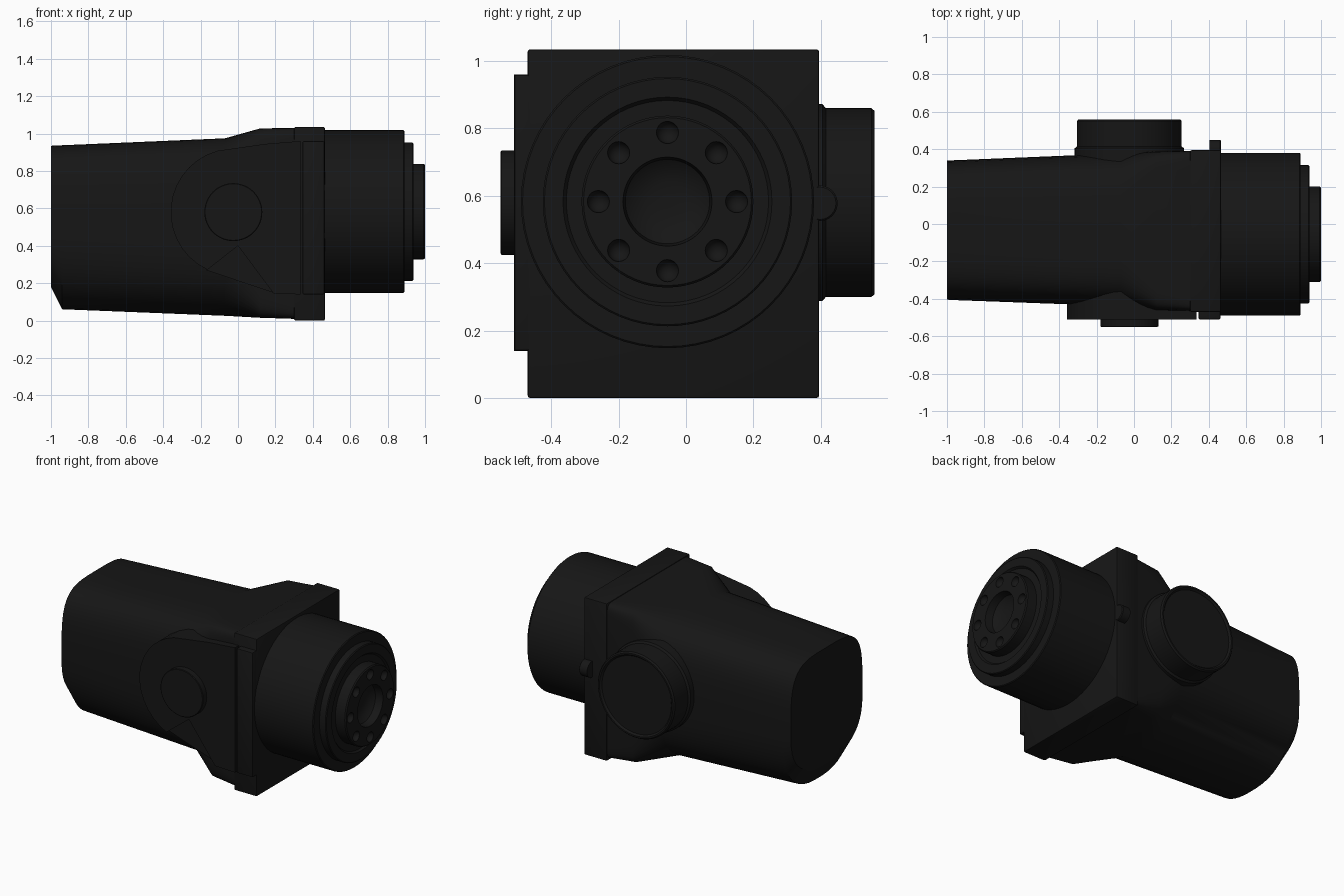
import bpy, bmesh, math
from mathutils import Vector, Matrix

if "Cube" in bpy.data.objects:
    bpy.data.objects.remove(bpy.data.objects["Cube"])

black = bpy.data.materials.new("black_paint")
black.diffuse_color = (0.008, 0.008, 0.008, 1)
black.use_nodes = True
black.node_tree.nodes["Principled BSDF"].inputs["Base Color"].default_value = black.diffuse_color


def finish(name, bm, angle=30):
    bmesh.ops.recalc_face_normals(bm, faces=bm.faces)
    me = bpy.data.meshes.new(name)
    bm.to_mesh(me)
    bm.free()
    ob = bpy.data.objects.new(name, me)
    bpy.context.collection.objects.link(ob)
    me.materials.append(black)
    smooth(ob, angle)
    return ob


def smooth(ob, angle=30):
    bpy.ops.object.select_all(action='DESELECT')
    ob.select_set(True)
    bpy.context.view_layer.objects.active = ob
    bpy.ops.object.shade_smooth_by_angle(angle=math.radians(angle))


def loft(name, rings):
    bm = bmesh.new()
    loops = [[bm.verts.new(p) for p in r] for r in rings]
    n = len(loops[0])
    for a, b in zip(loops, loops[1:]):
        for i in range(n):
            j = (i + 1) % n
            bm.faces.new((a[i], a[j], b[j], b[i]))
    bm.faces.new(loops[0])
    bm.faces.new(loops[-1])
    return finish(name, bm)


def lathe(name, profile, origin, axis, seg=64):
    """Spin (distance along axis, radius) points around an axis through origin."""
    rings = []
    for d, r in profile:
        ring = []
        for i in range(seg):
            t = 2 * math.pi * i / seg
            c, s = r * math.cos(t), r * math.sin(t)
            off = Vector((d, c, s)) if axis == 'X' else Vector((c, d, s))
            ring.append(Vector(origin) + off)
        rings.append(ring)
    return loft(name, rings)


def section(x, y0, y1, z0, z1, n_top, n_bot, zmid=None, count=48):
    cy, a = (y0 + y1) / 2, (y1 - y0) / 2
    zm = (z0 + z1) / 2 if zmid is None else zmid
    ring = []
    for i in range(count):
        t = 2 * math.pi * (i + 0.5) / count
        c, s = math.cos(t), math.sin(t)
        n = n_top if s > 0 else n_bot
        h = z1 - zm if s > 0 else zm - z0
        ring.append((x, cy + a * math.copysign(abs(c) ** (2 / n), c),
                     zm + h * math.copysign(abs(s) ** (2 / n), s)))
    return ring


def plate(name, outline, y_back, y_front):
    return loft(name, [[(x, y, z) for x, z in outline] for y in (y_back, y_front)])


def box(name, lo, hi, bevel=0.0):
    bm = bmesh.new()
    lo, hi = Vector(lo), Vector(hi)
    bmesh.ops.create_cube(bm, size=1, matrix=Matrix.Translation((lo + hi) / 2)
                          @ Matrix.Diagonal((*(hi - lo), 1)))
    if bevel:
        bmesh.ops.bevel(bm, geom=bm.edges[:], offset=bevel, segments=2,
                        profile=0.5, affect='EDGES')
    return finish(name, bm)


# tapered housing: rounded at the rear, flaring to a square at the flange
loft("housing", [
    section(-1.00, -0.405, 0.34, 0.18, 0.935, 4, 2.6, 0.5),
    section(-0.94, -0.408, 0.342, 0.06, 0.938, 4, 2.6, 0.5),
    section(-0.07, -0.44, 0.378, 0.025, 0.975, 4, 2.6, 0.5),
    section(0.12, -0.462, 0.388, 0.015, 1.028, 14, 14),
    section(0.34, -0.465, 0.392, 0.008, 1.03, 30, 30)])

# square flange behind the barrel
box("flange", (0.30, -0.47, 0.0), (0.465, 0.395, 1.035), 0.008)

# stepped barrel with dished centre
C = (0, -0.055, 0.583)
barrel = lathe("barrel", [
    (0.40, 0.435), (0.885, 0.435), (0.89, 0.43), (0.89, 0.37), (0.932, 0.37),
    (0.937, 0.365), (0.937, 0.31), (0.925, 0.30), (0.925, 0.255), (0.993, 0.255),
    (1.0, 0.249), (1.0, 0.132), (0.95, 0.125), (0.93, 0.10), (0.918, 0.06),
    (0.915, 0.02)], C, 'X')

# ring of eight bolt holes
bm = bmesh.new()
for i in range(8):
    t = i * math.pi / 4
    p = Vector(C) + Vector((1.0, 0.205 * math.cos(t), 0.205 * math.sin(t)))
    bmesh.ops.create_uvsphere(bm, u_segments=16, v_segments=10, radius=0.033,
                              matrix=Matrix.Translation(p))
cutter = finish("bolt_hole_cutter", bm)
cutter.hide_render = True
mod = barrel.modifiers.new("bolt_holes", 'BOOLEAN')
mod.object = cutter
mod.operation = 'DIFFERENCE'
mod.solver = 'EXACT'
bpy.context.view_layer.objects.active = barrel
bpy.ops.object.modifier_apply(modifier=mod.name)
bpy.data.objects.remove(cutter)
smooth(barrel)

# front side plate, round on the left and widening to the flange
arc = [(-0.02 + 0.34 * math.cos(math.radians(a)), 0.58 + 0.34 * math.sin(math.radians(a)))
       for a in range(105, 246, 10)]
plate("side_plate", [(0.335, 0.96), (0.15, 0.945)] + arc + [(0.0, 0.40), (0.19, 0.145), (0.335, 0.14)],
      -0.36, -0.51)
# sloped web below the boss
plate("side_web", [(-0.17, 0.27), (0.0, 0.40), (0.20, 0.145)], -0.38, -0.48)
box("side_strip", (0.345, -0.51, 0.14), (0.463, -0.40, 0.96), 0.008)

# round boss on the plate
lathe("side_boss", [(-0.45, 0.155), (-0.547, 0.155), (-0.55, 0.151)], (-0.025, 0, 0.58), 'Y', 48)

# rear port with collar and shallow recess
lathe("port", [(0.30, 0.292), (0.405, 0.292), (0.415, 0.28), (0.55, 0.28), (0.56, 0.272),
               (0.56, 0.262), (0.548, 0.252)], (-0.025, 0, 0.58), 'Y')

# small stop on the flange edge
lathe("flange_stop", [(0.405, 0.053), (0.46, 0.053), (0.465, 0.048)], (0, 0.397, 0.578), 'X', 24)
